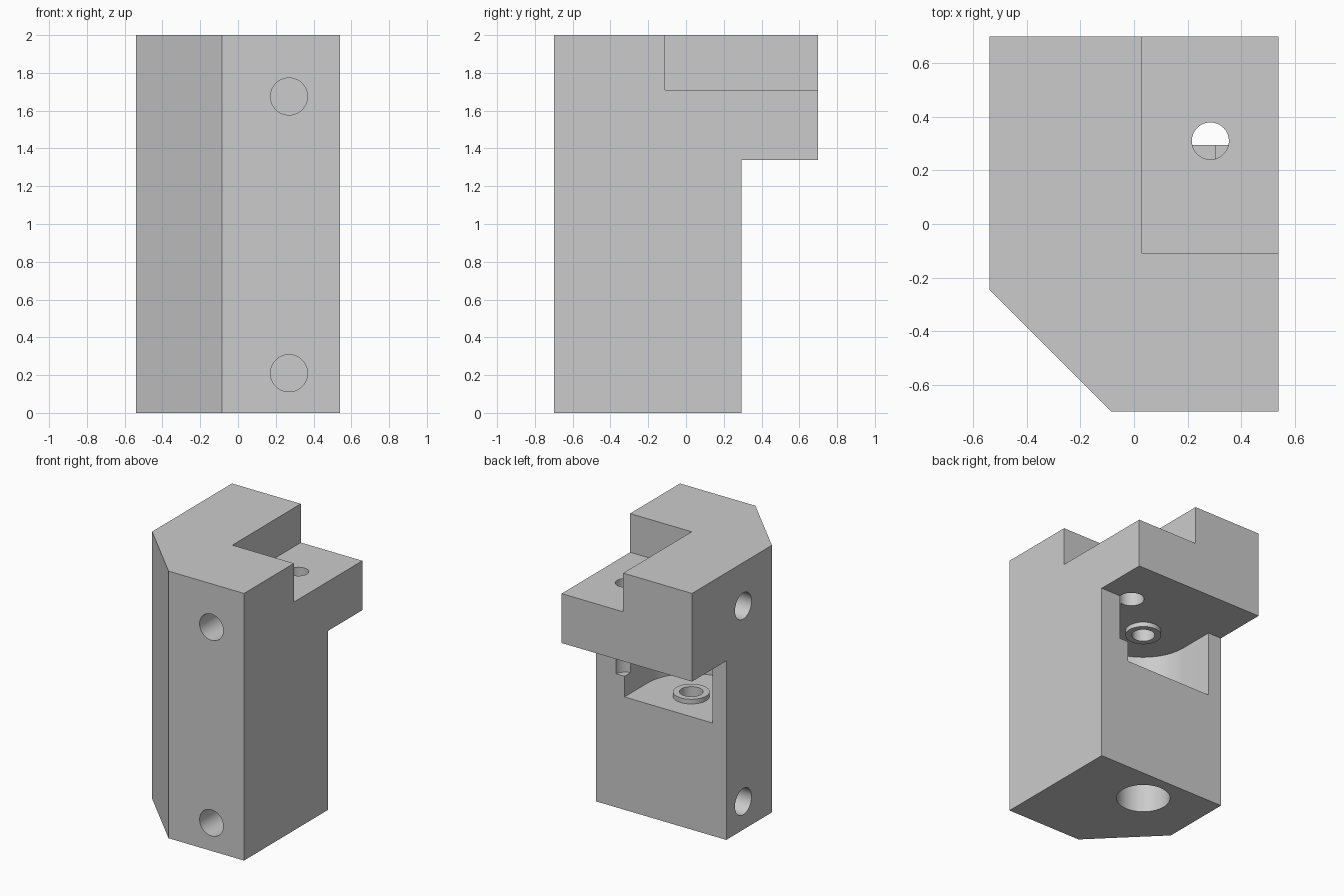
import bpy, bmesh, math
from mathutils import Matrix

cube = bpy.data.objects.get("Cube")
if cube:
    bpy.data.objects.remove(cube, do_unlink=True)

grey = bpy.data.materials.new("light_grey")
grey.use_nodes = True
colour = (0.6, 0.6, 0.6, 1)
grey.diffuse_color = colour
grey.node_tree.nodes["Principled BSDF"].inputs["Base Color"].default_value = colour


def add_object(name, bm):
    bmesh.ops.recalc_face_normals(bm, faces=bm.faces)
    mesh = bpy.data.meshes.new(name)
    bm.to_mesh(mesh)
    bm.free()
    mesh.materials.append(grey)
    obj = bpy.data.objects.new(name, mesh)
    bpy.context.collection.objects.link(obj)
    return obj


def prism(name, outline, z0, z1):
    bm = bmesh.new()
    face = bm.faces.new([bm.verts.new((x, y, z0)) for x, y in outline])
    new = bmesh.ops.extrude_face_region(bm, geom=[face])["geom"]
    verts = [v for v in new if isinstance(v, bmesh.types.BMVert)]
    bmesh.ops.translate(bm, verts=verts, vec=(0, 0, z1 - z0))
    return add_object(name, bm)


def box(name, x0, x1, y0, y1, z0, z1):
    return prism(name, [(x0, y0), (x1, y0), (x1, y1), (x0, y1)], z0, z1)


def cylinder(name, centre, radius, length, axis="Z"):
    turn = {"X": Matrix.Rotation(math.pi / 2, 4, "Y"),
            "Y": Matrix.Rotation(math.pi / 2, 4, "X"),
            "Z": Matrix.Identity(4)}[axis]
    bm = bmesh.new()
    bmesh.ops.create_cone(bm, cap_ends=True, segments=64, radius1=radius,
                          radius2=radius, depth=length,
                          matrix=Matrix.Translation(centre) @ turn)
    return add_object(name, bm)


def cut(target, cutter):
    cutter.hide_render = True
    mod = target.modifiers.new("cut", "BOOLEAN")
    mod.operation = "DIFFERENCE"
    mod.solver = "EXACT"
    mod.object = cutter
    bpy.context.view_layer.objects.active = target
    bpy.ops.object.modifier_apply(modifier=mod.name)
    bpy.data.objects.remove(cutter, do_unlink=True)


def smooth(obj):
    bpy.ops.object.select_all(action="DESELECT")
    obj.select_set(True)
    bpy.context.view_layer.objects.active = obj
    bpy.ops.object.shade_smooth_by_angle(angle=math.radians(30))


W, D = 0.54, 0.70            # half width and half depth
BACK, SHELF = 0.295, 1.34    # rear of the lower body, underside of overhang
FLOOR = 0.845                # pocket floor
AX, AY, PR = -0.062, 0.026, 0.365   # bore axis and pocket radius

# Block with a chamfered front corner
body = prism("bracket_body", [(-0.085, -D), (W, -D), (W, D), (-W, D), (-W, -0.245)], 0, 2)

# Round-ended pocket, open at the back
steps = 40
slot = [(AX + PR * math.cos(a), AY + PR * math.sin(a))
        for a in (math.pi + math.pi * i / steps for i in range(steps + 1))]
slot += [(AX + PR, 0.5), (AX - PR, 0.5)]
cut(body, prism("pocket_cutter", slot, FLOOR, SHELF))

# Space under the overhang and corner notch on top
cut(body, box("undercut", -1, 1, BACK, 1, -1, SHELF))
cut(body, box("notch", 0.03, 1, -0.11, 1, 1.71, 3))

# Screw hole through the overhang, wider at its lower end
cut(body, cylinder("screw_hole", (0.285, 0.31, 1.6), 0.069, 0.6))
cut(body, cylinder("screw_head_recess", (0.285, 0.31, 1.24), 0.089, 0.48))

# Shaft bore and bottom bearing seat
cut(body, cylinder("shaft_bore", (AX, AY, 1.0), 0.08, 1.2))
cut(body, cylinder("bearing_seat", (AX, AY, 0.2), 0.186, 0.6))

# Mounting holes in the front and right side
for z in (0.21, 1.675):
    cut(body, cylinder("front_hole", (0.27, -D, z), 0.098, 0.7, "Y"))
    cut(body, cylinder("side_hole", (-W, 0.094, z), 0.098, 0.5, "X"))
smooth(body)

# Raised rings on the pocket floor and ceiling
H = 0.035
for name, z in (("floor_ring", FLOOR + H / 2), ("ceiling_ring", SHELF - H / 2)):
    ring = cylinder(name, (AX, AY, z), 0.124, H)
    cut(ring, cylinder("ring_hole", (AX, AY, z), 0.08, 4 * H))
    smooth(ring)
